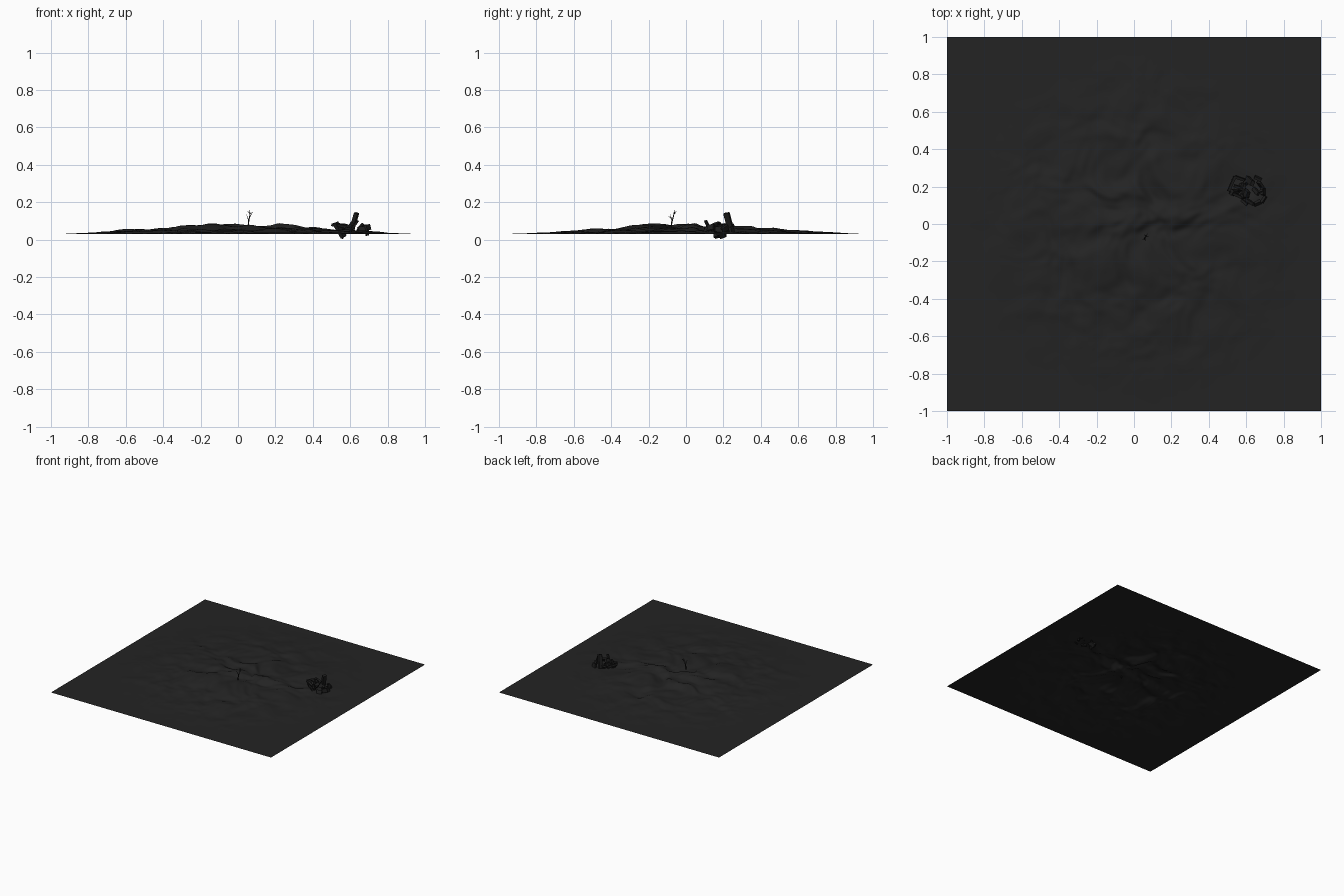
import bpy, bmesh, math, random
from mathutils import Vector, Matrix, noise

if "Cube" in bpy.data.objects:
    bpy.data.objects.remove(bpy.data.objects["Cube"])

random.seed(4)


def material(name, rgb):
    m = bpy.data.materials.new(name)
    m.diffuse_color = (*rgb, 1)
    m.use_nodes = True
    m.node_tree.nodes["Principled BSDF"].inputs["Base Color"].default_value = m.diffuse_color
    return m


ASH = material("dark ash ground", (0.017, 0.017, 0.017))
CHAR = material("charred debris", (0.012, 0.012, 0.012))


def finish(bm, name, mat, smooth=False):
    me = bpy.data.meshes.new(name)
    bm.to_mesh(me)
    bm.free()
    me.materials.append(mat)
    for p in me.polygons:
        p.use_smooth = smooth
    ob = bpy.data.objects.new(name, me)
    bpy.context.collection.objects.link(ob)
    return ob


def height(x, y):
    """Flat border rising into a low dome broken up by swirling ridges."""
    r2 = x * x + y * y
    if r2 >= 1:
        return 0.03
    fall = (1 - r2) ** 1.8
    p = Vector((x, y, 0.3))
    warp = noise.noise_vector(p * 4.0) * 0.10
    q = p + Vector((warp.x, warp.y, 0))
    n = 0.5 + 0.5 * noise.noise(q * 7.5) + 0.16 * noise.noise(q * 17)
    return 0.03 + 0.068 * fall * max(-0.05, min(1, n))


def box(bm, a, b, w, d, twist=0.0):
    """Square bar running from a to b."""
    a, b = Vector(a), Vector(b)
    v = b - a
    rot = v.to_track_quat('Z', 'Y').to_matrix().to_4x4()
    m = (Matrix.Translation((a + b) / 2) @ rot @ Matrix.Rotation(twist, 4, 'Z')
         @ Matrix.Diagonal((w, d, v.length, 1)))
    bmesh.ops.create_cube(bm, size=1, matrix=m)


def stick(bm, a, b, r1, r2):
    """Tapered five-sided stick."""
    a, b = Vector(a), Vector(b)
    v = b - a
    m = Matrix.Translation((a + b) / 2) @ v.to_track_quat('Z', 'Y').to_matrix().to_4x4()
    bmesh.ops.create_cone(bm, cap_ends=True, segments=5, radius1=r1, radius2=r2,
                          depth=v.length, matrix=m)


# Burnt ground sheet
bm = bmesh.new()
bmesh.ops.create_grid(bm, x_segments=170, y_segments=170, size=1)
for v in bm.verts:
    v.co.z = height(v.co.x, v.co.y)
finish(bm, "ground", ASH, True)

# Dead sapling near the middle
bm = bmesh.new()
trunk = [(0.056, -0.080, 0.045), (0.056, -0.076, 0.095), (0.062, -0.068, 0.120), (0.064, -0.060, 0.158)]
for i in range(3):
    stick(bm, trunk[i], trunk[i + 1], 0.005 - i * 0.0013, 0.0037 - i * 0.0013)
for a, b in [((0.057, -0.075, 0.100), (0.046, -0.084, 0.135)),
             ((0.062, -0.069, 0.118), (0.078, -0.064, 0.148)),
             ((0.059, -0.072, 0.108), (0.062, -0.097, 0.128)),
             ((0.063, -0.064, 0.138), (0.052, -0.056, 0.152)),
             ((0.063, -0.064, 0.135), (0.073, -0.052, 0.150))]:
    stick(bm, a, b, 0.0022, 0.0008)
finish(bm, "sapling", CHAR)

# Leaning post
bm = bmesh.new()
box(bm, (0.606, 0.242, 0.045), (0.634, 0.216, 0.142), 0.030, 0.020, 0.4)
finish(bm, "leaning_post", CHAR)

# Broken ring of slabs
bm = bmesh.new()
cx, cy = 0.635, 0.175
for i in range(11):
    if i in (3, 8):
        continue
    t = math.tau * i / 11
    r = 0.062 + random.uniform(-0.012, 0.008)
    x, y = cx + r * math.cos(t), cy + r * 1.15 * math.sin(t)
    z = 0.050 + random.uniform(0, 0.018)
    dx, dy = -math.sin(t) * 0.020, math.cos(t) * 0.020
    dz = random.uniform(-0.014, 0.014)
    box(bm, (x - dx, y - dy, z - dz), (x + dx, y + dy, z + dz),
        0.014, 0.030, random.uniform(-0.6, 0.6))
finish(bm, "broken_ring", CHAR)

# Collapsed frame of beams
bm = bmesh.new()
beams = [((0.505, 0.175, 0.078), (0.540, 0.255, 0.076)),
         ((0.510, 0.172, 0.082), (0.580, 0.140, 0.070)),
         ((0.535, 0.205, 0.080), (0.580, 0.190, 0.074)),
         ((0.540, 0.252, 0.075), (0.590, 0.235, 0.066)),
         ((0.575, 0.135, 0.066), (0.592, 0.215, 0.070))]
for a, b in beams:
    box(bm, a, b, 0.014, 0.014, 0.3)
finish(bm, "collapsed_frame", CHAR)

# Sunken chunks and splinters
bm = bmesh.new()
for a, b, w, d in [((0.520, 0.170, 0.090), (0.565, 0.165, 0.012), 0.030, 0.020),
                   ((0.555, 0.200, 0.015), (0.610, 0.155, 0.085), 0.035, 0.022),
                   ((0.600, 0.130, 0.045), (0.640, 0.105, 0.100), 0.016, 0.012),
                   ((0.680, 0.180, 0.080), (0.692, 0.172, 0.022), 0.016, 0.012),
                   ((0.640, 0.190, 0.045), (0.665, 0.160, 0.082), 0.020, 0.014)]:
    box(bm, a, b, w, d, 0.5)
finish(bm, "sunken_chunks", CHAR)
